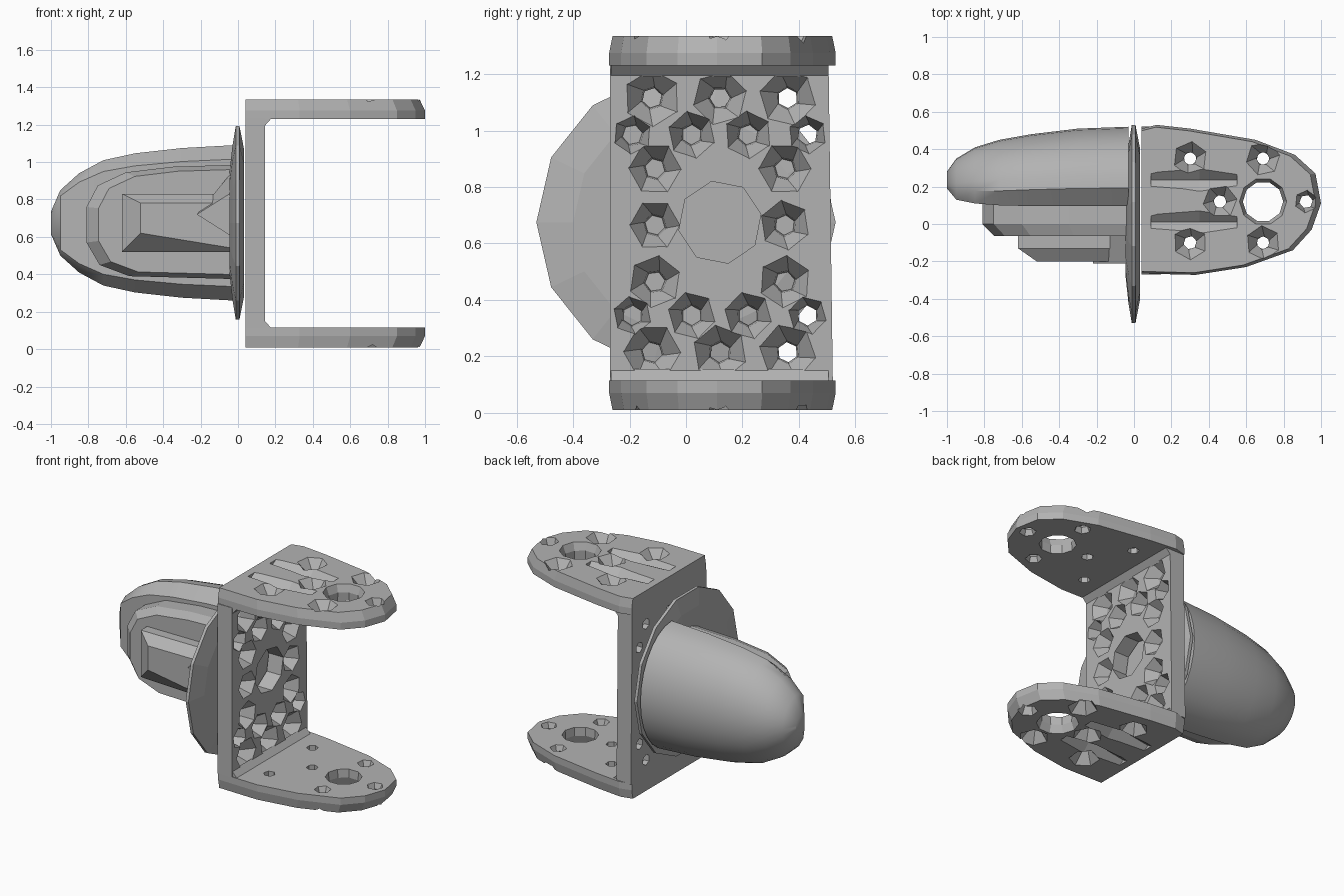
import bpy, bmesh, math, random
from mathutils import Vector

random.seed(4)
if "Cube" in bpy.data.objects:
    bpy.data.objects.remove(bpy.data.objects["Cube"])

grey = bpy.data.materials.new("plain grey")
grey.use_nodes = True
grey.diffuse_color = (0.45, 0.45, 0.45, 1)
grey.node_tree.nodes["Principled BSDF"].inputs["Base Color"].default_value = grey.diffuse_color

MID_Z = 0.675   # height of the dome and flange axis
MID_Y = 0.12    # middle of the bracket
TOP = 1.335


def add_loft(bm, rings):
    """Skin a closed solid through rings of equal point count."""
    rows = [[bm.verts.new(p) for p in ring] for ring in rings]
    n = len(rows[0])
    for a, b in zip(rows, rows[1:]):
        for i in range(n):
            j = (i + 1) % n
            bm.faces.new((a[i], a[j], b[j], b[i]))
    bm.faces.new(rows[0])
    bm.faces.new(rows[-1])


def finish(name, bm, smooth=None):
    bmesh.ops.recalc_face_normals(bm, faces=bm.faces)
    mesh = bpy.data.meshes.new(name)
    bm.to_mesh(mesh)
    bm.free()
    mesh.materials.append(grey)
    obj = bpy.data.objects.new(name, mesh)
    bpy.context.collection.objects.link(obj)
    if smooth:
        bpy.ops.object.select_all(action='DESELECT')
        obj.select_set(True)
        bpy.context.view_layer.objects.active = obj
        bpy.ops.object.shade_smooth_by_angle(angle=math.radians(smooth))
    return obj


def solid(name, rings, smooth=None):
    bm = bmesh.new()
    add_loft(bm, rings)
    return finish(name, bm, smooth)


def circle(axis, centre, r, sides, turn=0):
    """Polygon around the x or z axis."""
    pts = []
    for i in range(sides):
        a = turn + math.tau * i / sides
        u, v = r * math.cos(a), r * math.sin(a)
        pts.append(Vector(centre) + Vector((0, u, v) if axis == 'x' else (u, v, 0)))
    return pts


def cut(obj, bm):
    cutter = finish("cutter", bm)
    cutter.hide_render = True
    mod = obj.modifiers.new("holes", 'BOOLEAN')
    mod.operation = 'DIFFERENCE'
    mod.solver = 'EXACT'
    mod.use_self = True
    mod.object = cutter
    bpy.context.view_layer.objects.active = obj
    bpy.ops.object.modifier_apply(modifier=mod.name)
    bpy.data.objects.remove(cutter)


# Bracket back plate with wide overlapping countersinks, mirrored about its middle
plate = solid("bracket_plate", [
    [(x, y, z) for y, z in ((-0.27, 0.11), (0.52, 0.11), (0.505, 1.235), (-0.27, 1.235))]
    for x in (0.04, 0.145)])
holes = bmesh.new()
quarter = [(0, 0.45, 0.11), (0.24, 0.45, 0.115), (0.1, 0.32, 0.095),
           (0.31, 0.32, 0.075), (0.23, 0.2, 0.105)]
spots = {(sy * y, sz * z, r) for y, z, r in quarter for sy in (-1, 1) for sz in (-1, 1)}
spots |= {(0.23, 0, 0.1), (-0.23, 0, 0.1)}
for y, z, r in sorted(spots):
    y, z = y + MID_Y, z + MID_Z - 0.01
    turn = random.random() * 2
    add_loft(holes, [circle('x', (0.02, y, z), 0.032, 6, turn),
                     circle('x', (0.075, y, z), 0.042, 6, turn),
                     circle('x', (0.16, y, z), r, 6, turn + 0.25)])
add_loft(holes, [circle('x', (x, MID_Y, MID_Z), 0.148, 8, 0.2) for x in (0.02, 0.17)])
cut(plate, holes)

# Inner corner fillets
for name, z, s in (("lower_fillet", 0.11, 1), ("upper_fillet", 1.235, -1)):
    solid(name, [[(0.14, y, z), (0.18, y, z), (0.14, y, z + 0.045 * s)]
                 for y in (-0.265, 0.505)])

# Bracket arms: tapered chamfered outline, horn hole, screw holes and outer grooves
outline = [(0.04, -0.265), (0.33, -0.272), (0.6, -0.23), (0.85, -0.14), (0.95, -0.03),
           (1.0, 0.11), (0.97, 0.27), (0.86, 0.37), (0.65, 0.45), (0.3, 0.51),
           (0.12, 0.53), (0.04, 0.51)]
screws = [(0.3, 0.35), (0.3, -0.1), (0.69, 0.35), (0.69, -0.1), (0.46, MID_Y), (0.92, MID_Y)]
for name, inner, outer in (("lower_arm", 0.115, 0.01), ("upper_arm", 1.23, TOP)):
    out = 1 if outer > inner else -1
    arm = solid(name, [[(0.04 + (x - 0.04) * s, MID_Y + (y - MID_Y) * s, z) for x, y in outline]
                       for z, s in ((inner, 1), (outer - 0.06 * out, 1), (outer, 0.97))])
    holes = bmesh.new()
    add_loft(holes, [circle('z', (0.69, MID_Y, z), r, 10)
                     for z, r in ((inner - 0.02 * out, 0.112), (outer - 0.05 * out, 0.108),
                                  (outer + 0.01 * out, 0.13))])
    for x, y in screws:
        turn = random.random() * 2
        sink = 0.065 if x > 0.9 else 0.1
        mouth = 0.055 if x > 0.6 else 0.036
        add_loft(holes, [circle('z', (x, y, inner - 0.01 * out), mouth, 6, turn),
                         circle('z', (x, y, inner + 0.035 * out), 0.036, 6, turn),
                         circle('z', (x, y, outer + 0.01 * out), sink, 6, turn + 0.25)])
    for y in (0.01, 0.235):
        add_loft(holes, [[(x, y - w, outer + 0.01 * out), (x, y + w, outer + 0.01 * out),
                          (x, y, outer - d * out)]
                         for x, w, d in ((0.09, 0.05, 0.02), (0.35, 0.07, 0.06), (0.55, 0.04, 0.03))])
    cut(arm, holes)

# Flange disc with a thin rim
solid("flange_disc", [circle('x', (x, 0, MID_Z), r, 14)
                      for x, r in ((-0.045, 0.28), (-0.03, 0.42), (-0.012, 0.53), (0.008, 0.53),
                                   (0.033, 0.4))])

# Rounded rear shell: half ellipse at the back, bevelled flat front
shell = []
for x, front, back, rz in ((-0.03, 0.1, 0.52, 0.415), (-0.3, 0.1, 0.51, 0.4),
                           (-0.55, 0.1, 0.48, 0.372), (-0.72, 0.1, 0.45, 0.335),
                           (-0.85, 0.11, 0.41, 0.265), (-0.95, 0.13, 0.35, 0.175),
                           (-1.0, 0.19, 0.28, 0.06)):
    mid = front + 0.22 * (back - front)
    ring = [(x, mid + (back - mid) * math.cos(a), MID_Z + rz * math.sin(a))
            for a in (math.pi * (i / 14 - 0.5) for i in range(15))]
    ring += [(x, front, MID_Z + 0.82 * rz), (x, front, MID_Z - 0.82 * rz)]
    shell.append(ring)
solid("rear_shell", shell, 35)

# Stepped middle body with a bevelled front
body = [(-0.03, 0.985), (-0.35, 0.975), (-0.6, 0.945), (-0.75, 0.875), (-0.81, 0.76),
        (-0.81, 0.57), (-0.74, 0.45), (-0.58, 0.39), (-0.03, 0.375)]
solid("middle_body", [[(x * s, y, MID_Z + (z - MID_Z) * s) for x, z in body]
                      for y, s in ((0.16, 1), (0.0, 1), (-0.065, 0.92))])

# Front block whose underside slopes more towards the tip
solid("front_block", [
    [(x0, y, z0), (-0.03, y, z2), (-0.03, y, z1), (x0, y, z1)]
    for y, x0, z0, z1, z2 in ((-0.04, -0.62, 0.52, 0.83, 0.52), (-0.13, -0.62, 0.52, 0.83, 0.52),
                              (-0.2, -0.52, 0.62, 0.78, 0.54))])

# Gusset joining the block to the flange
solid("block_gusset", [[(-0.22, y, 0.72), (-0.03, y, 0.6), (-0.03, y, z)]
                       for y, z in ((-0.05, 0.95), (-0.21, 0.84))])
